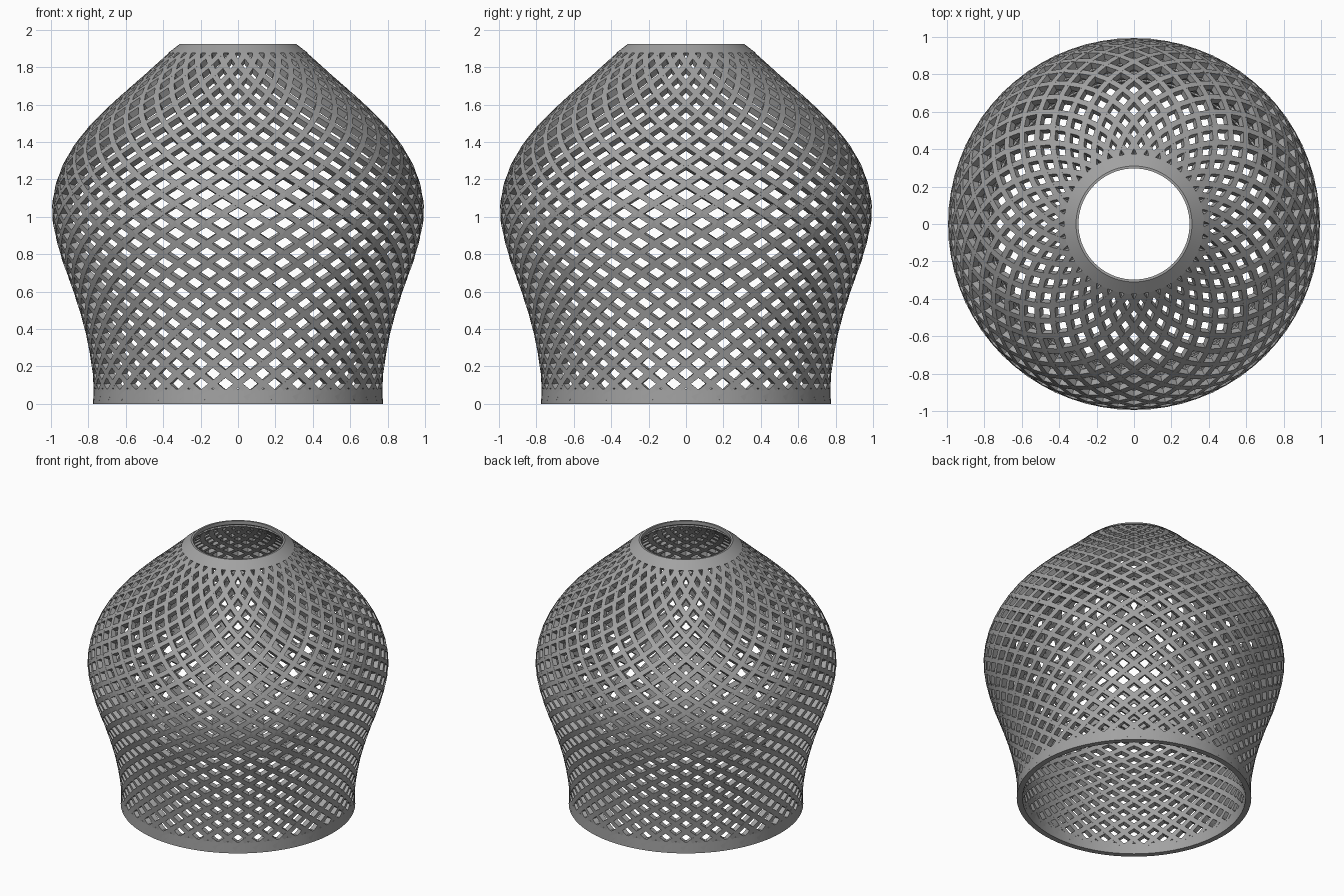
import bpy
import bmesh
from math import pi, sin, cos, tau
from mathutils import Vector

cube = bpy.data.objects.get("Cube")
if cube:
    bpy.data.objects.remove(cube, do_unlink=True)

HEIGHT = 1.925
RIBS = 36          # ribs in each winding direction
STEPS = 36         # segments along each rib
TWIST = pi         # turn of a rib from base to top
WIDTH = 0.033      # rib width along the surface
DEPTH = 0.036      # wall thickness

# Outer silhouette as (height, radius)
PROFILE = [(0, .775), (.08, .772), (.2, .782), (.4, .82), (.6, .88), (.8, .95),
           (1.0, .993), (1.15, .98), (1.3, .925), (1.45, .825), (1.6, .68),
           (1.75, .51), (1.88, .365), (HEIGHT, .31)]

grey = bpy.data.materials.new("grey")
grey.use_nodes = True
colour = (.36, .36, .36, 1)
grey.diffuse_color = colour
grey.node_tree.nodes["Principled BSDF"].inputs["Base Color"].default_value = colour


def radius(z):
    """Smooth cubic interpolation of the silhouette."""
    n = len(PROFILE)
    i = max(k for k in range(n - 1) if k == 0 or PROFILE[k][0] <= z)

    def slope(k):
        a, b = PROFILE[max(k - 1, 0)], PROFILE[min(k + 1, n - 1)]
        return (b[1] - a[1]) / (b[0] - a[0])

    (z0, r0), (z1, r1) = PROFILE[i], PROFILE[i + 1]
    h = z1 - z0
    t = (z - z0) / h
    return (r0 * (1 + 2 * t) * (1 - t) ** 2 + r1 * t * t * (3 - 2 * t)
            + h * slope(i) * t * (1 - t) ** 2 - h * slope(i + 1) * t * t * (1 - t))


def finish(name, bm):
    bmesh.ops.recalc_face_normals(bm, faces=bm.faces)
    mesh = bpy.data.meshes.new(name)
    bm.to_mesh(mesh)
    bm.free()
    mesh.materials.append(grey)
    obj = bpy.data.objects.new(name, mesh)
    bpy.context.collection.objects.link(obj)
    return obj


def surface_point(z, start, hand):
    angle = start + hand * TWIST * z / HEIGHT
    r = radius(z)
    return Vector((r * cos(angle), r * sin(angle), z))


def add_rib(bm, start, hand):
    """Sweep a rectangle along a winding path on the shade."""
    low, high, e = 0.03, HEIGHT - 0.02, 0.004
    rings = []
    for i in range(STEPS + 1):
        z = low + (high - low) * i / STEPS
        p = surface_point(z, start, hand)
        along = (surface_point(z + e, start, hand) - surface_point(z - e, start, hand)).normalized()
        around = Vector((-p.y, p.x, 0)).normalized()
        rise = (radius(z + e) - radius(z - e)) / (2 * e)
        normal = Vector((p.x, p.y, -rise * radius(z))).normalized()
        side = normal.cross(along).normalized() * WIDTH / 2
        inner = p - normal * DEPTH
        rings.append([bm.verts.new(v) for v in (p - side, p + side, inner + side, inner - side)])
    for a, b in zip(rings, rings[1:]):
        for k in range(4):
            m = (k + 1) % 4
            bm.faces.new((a[k], a[m], b[m], b[k]))
    bm.faces.new(rings[0])
    bm.faces.new(rings[-1])


def add_band(name, section, sides=72):
    """Revolve a closed (radius, height) section into a solid band."""
    bm = bmesh.new()
    rings = [[bm.verts.new((r * cos(tau * k / sides), r * sin(tau * k / sides), z))
              for r, z in section] for k in range(sides)]
    n = len(section)
    for k in range(sides):
        a, b = rings[k], rings[(k + 1) % sides]
        for j in range(n):
            m = (j + 1) % n
            bm.faces.new((a[j], a[m], b[m], b[j]))
    obj = finish(name, bm)
    bpy.ops.object.select_all(action="DESELECT")
    obj.select_set(True)
    bpy.context.view_layer.objects.active = obj
    bpy.ops.object.shade_smooth_by_angle(angle=pi / 6)


# Lattice: two mirrored families of winding ribs
for name, hand in (("left_wound_ribs", 1), ("right_wound_ribs", -1)):
    lattice = bmesh.new()
    for n in range(RIBS):
        add_rib(lattice, -pi / 2 + tau * n / RIBS, hand)
    finish(name, lattice)

# Solid bands closing the base and the top opening
add_band("base_band", [(.775, 0), (.772, .08), (.737, .08), (.737, 0)])
add_band("top_band", [(.375, 1.875), (.31, HEIGHT), (.297, HEIGHT), (.297, 1.9), (.335, 1.875)])
